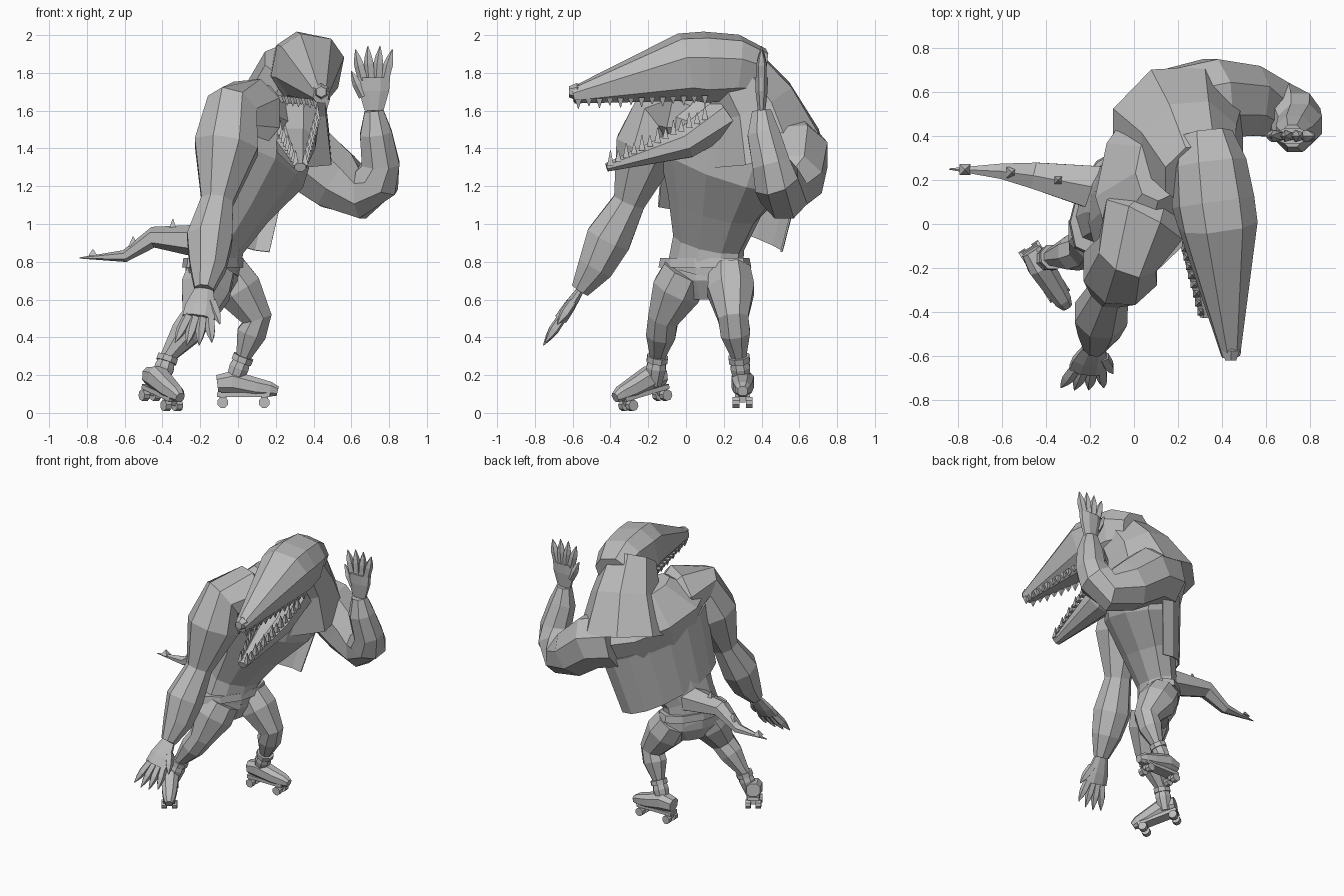
import bpy
import bmesh
from math import cos, sin, pi, copysign
from mathutils import Vector, Matrix

if "Cube" in bpy.data.objects:
    bpy.data.objects.remove(bpy.data.objects["Cube"], do_unlink=True)

# One plain grey for the whole figure
grey = bpy.data.materials.new("plain_grey")
grey.use_nodes = True
tone = (.5, .5, .5, 1)
grey.diffuse_color = tone
grey.node_tree.nodes["Principled BSDF"].inputs["Base Color"].default_value = tone

X, Y, Z = Vector((1, 0, 0)), Vector((0, 1, 0)), Vector((0, 0, 1))
LEFTWARD = Vector((.4, .9, 0)).normalized()
BACKWARD = Z.cross(LEFTWARD)


def add_tube(bm, joints, side, flat=1.0, sides=8, boxy=1.0):
    """Loft rings around joints (x, y, z, radius); flat scales the radius across side."""
    points = [Vector(joint[:3]) for joint in joints]
    last = len(points) - 1
    stretch = cos(pi / sides) ** boxy
    rings = []
    for i, point in enumerate(points):
        along = (points[min(i + 1, last)] - points[max(i - 1, 0)]).normalized()
        u = (side - along * side.dot(along)).normalized()
        v = along.cross(u) * flat
        radius = joints[i][3] / stretch
        ring = []
        for k in range(sides):
            angle = 2 * pi * (k + .5) / sides
            c, s = (copysign(abs(f) ** boxy, f) for f in (cos(angle), sin(angle)))
            ring.append(bm.verts.new(point + (u * c + v * s) * radius))
        rings.append(ring)
    for low, high in zip(rings, rings[1:]):
        for k in range(sides):
            following = (k + 1) % sides
            bm.faces.new((low[k], low[following], high[following], high[k]))
    bm.faces.new(rings[0])
    bm.faces.new(rings[-1])


def add_spike(bm, base, tip, radius):
    add_tube(bm, [(*base, radius), (*tip, radius / 9)], X, sides=4)


def finish(bm, name, matrix=Matrix()):
    """Turn the working mesh into a flat-shaded grey object."""
    bmesh.ops.transform(bm, matrix=matrix, verts=bm.verts)
    bmesh.ops.recalc_face_normals(bm, faces=bm.faces)
    mesh = bpy.data.meshes.new(name)
    bm.to_mesh(mesh)
    bm.free()
    mesh.materials.append(grey)
    obj = bpy.data.objects.new(name, mesh)
    bpy.context.collection.objects.link(obj)
    return obj


def part(name, joints, side, matrix=Matrix(), **shape):
    bm = bmesh.new()
    add_tube(bm, joints, side, **shape)
    return finish(bm, name, matrix)


def muscled(joints, bulge):
    """Put a swollen ring between each pair of joints."""
    result = [Vector(joints[0])]
    for start, end in zip(joints, joints[1:]):
        start, end = Vector(start), Vector(end)
        belly = start.lerp(end, .4)
        belly[3] = bulge * (start[3] + end[3]) / 2
        result += [belly, end]
    return result


# Torso leaning forward, wide at the shoulders
part("torso", [(-.13, .1, .75, .2), (-.1, .12, .9, .19), (0, .15, 1.1, .25),
               (.1, .2, 1.3, .36), (.12, .26, 1.5, .41), (.15, .3, 1.7, .2)],
     LEFTWARD, flat=.62, sides=10)
hips = Vector((-.13, .1, .8))
part("shorts", [(*hips - Z * .2, .12), (*hips - Z * .1, .23), (*hips, .23)],
     LEFTWARD, flat=.5, sides=10)
part("belt", [(*hips - Z * .03, .25), (*hips + Z * .02, .24)], LEFTWARD, flat=.53, sides=10)

# Open jacket hanging over the back, lower on the left
bm = bmesh.new()
collar, hem = Vector((.1, .25, 1.4, .4)), Vector((.02, .18, .97, .36))
rows = []
for step in range(3):
    ring = collar.lerp(hem, step / 2)
    row = []
    for k in range(9):
        angle = pi * k / 8
        reach = LEFTWARD * cos(angle) + BACKWARD * sin(angle) * .53 - Z * cos(angle) / 3
        row.append(bm.verts.new(ring.xyz + reach * ring.w))
    rows.append(row)
for upper, lower in zip(rows, rows[1:]):
    for k in range(8):
        bm.faces.new((upper[k], upper[k + 1], lower[k + 1], lower[k]))
jacket = finish(bm, "jacket_back")
jacket.modifiers.new("thickness", 'SOLIDIFY').thickness = .01

# Neck and slightly rolled skull with the long jaws
part("neck", [(.2, .42, 1.4, .3), (.25, .35, 1.65, .22), (.3, .22, 1.85, .16)], X)
part("upper_jaw", [(.32, .4, 1.8, .12), (.34, .27, 1.83, .16), (.36, .1, 1.83, .175),
                   (.38, 0, 1.83, .17), (.44, -.6, 1.68, .04)], X - Z * .2, boxy=.8)
part("lower_jaw", [(.29, .22, 1.58, .14), (.3, 0, 1.43, .11), (.33, -.42, 1.3, .03)],
     X, flat=.75)
part("nose_knob", muscled([(.44, -.55, 1.7, .025), (.44, -.62, 1.7, .025)], 1.6), X, sides=6)

# Rows of teeth along both edges of each jaw
bm = bmesh.new()
jaw_edges = [((.44, -.57, 1.66, .03), (.35, .1, 1.68, .12), -.05),
             ((.33, -.4, 1.31, .025), (.3, .1, 1.55, .12), .08)]
for front, back, height in jaw_edges:
    for edge in (-1, 1):
        for k in range(13):
            spot = Vector(front).lerp(Vector(back), k / 12)
            base = spot.xyz + X * edge * spot.w
            add_spike(bm, base, base + Z * height * (1 - k % 2 / 4), .017)
finish(bm, "teeth")


def hand(label, wrist, along, thumb_side):
    """Flat palm with four clawed fingers and a thumb."""
    bm = bmesh.new()
    wrist, along = Vector(wrist), Vector(along)
    palm_end = wrist + along * .5
    add_tube(bm, [(*wrist, .05), (*wrist.lerp(palm_end, .6), .08), (*palm_end, .085)], X, flat=.4)
    digits = [(palm_end + X * k * .04, along * (.5 - abs(k) / 20) + X * k * .025)
              for k in (-1.5, -.5, .5, 1.5)]
    digits.append((wrist + along * .25 + X * thumb_side * .06, along * .35 + X * thumb_side * .06))
    for base, reach in digits:
        add_tube(bm, [(*base - reach * .1, .022), (*base + reach * .45, .023),
                      (*base + reach * .7, .016), (*base + reach, .002)], X, sides=5)
    finish(bm, label + "_hand")


# Right arm hanging forward
right_wrist = (-.18, -.56, .65)
part("right_arm", muscled([(.1, .1, 1.55, .12), (-.03, -.14, 1.6, .14),
                           (-.11, -.3, 1.12, .085)], 1.5)
     + [(-.15, -.41, .92, .12), (-.16, -.48, .77, .095), (*right_wrist, .05)], X)
hand("right", right_wrist, (-.06, -.2, -.3), 1)

# Left arm bent upwards
left_wrist = (.72, .4, 1.6)
part("left_arm", [(.2, .53, 1.4, .18), (.36, .57, 1.36, .18), (.52, .56, 1.23, .16),
                  (.66, .52, 1.16, .13), (.735, .48, 1.23, .12), (.755, .45, 1.32, .1),
                  (.73, .41, 1.48, .085), (*left_wrist, .05)], Y)
hand("left", left_wrist, Z * .35, -1)


def leg(label, joints, side):
    """Muscular leg with a cuff just above the shoe."""
    part(label + "_leg", muscled(joints, 1.3), side)
    ankle, heel = Vector(joints[-2]), Vector(joints[-1])
    cuff = [ankle, ankle.lerp(heel, .2)]
    part(label + "_ankle_cuff", [(*ring.xyz, .055) for ring in cuff], Y)


leg("right", [(-.14, 0, .75, .12), (-.22, -.12, .5, .08),
              (-.37, -.15, .3, .04), (-.42, -.17, .15, .04)], X)
leg("left", [(-.06, .23, .75, .11), (.1, .25, .5, .08),
             (.03, .28, .3, .04), (-.03, .3, .15, .04)], Y)


def skate(label, heel, yaw, pitch):
    """Shoe on a plate with four wheels, toe along local x."""
    place = Matrix.Translation(heel) @ Matrix.Rotation(yaw, 4, 'Z') @ Matrix.Rotation(pitch, 4, 'Y')
    part(label + "_shoe", [(-.03, 0, .13, .045), (.05, 0, .14, .06), (.18, 0, .11, .05),
                           (.25, 0, .1, .04), (.29, 0, .09, .025)], Y, place, boxy=.8)
    bm = bmesh.new()
    height = Z * .03
    plate = height + Z * .04
    add_tube(bm, [(*plate - X * .03, .04), (*plate + X * .25, .04)], Y, flat=.3, sides=4, boxy=.5)
    for axle in (height, height + X * .22):
        add_tube(bm, [(*axle, .015), (*axle + Z * .04, .02)], Y, sides=4)
        for edge in (-1, 1):
            hub = axle + Y * edge * .035
            add_tube(bm, [(*hub - Y * .018, .028), (*hub + Y * .018, .028)], Z)
    finish(bm, label + "_wheels", place)


skate("left", (-.08, .3, .025), 0, 0)
skate("right", (-.47, -.12, .065), -1, .25)

# Tail with a spike on each section
tail = [(-.1, .15, .9, .11), (-.45, .22, .93, .06), (-.6, .24, .83, .035), (-.84, .25, .82, .003)]
part("tail", tail, Y, flat=.8, sides=6)
bm = bmesh.new()
for start, end in zip(tail, tail[1:]):
    spot = Vector(start).lerp(Vector(end), .7)
    base = spot.xyz + Z * spot.w / 2
    add_spike(bm, base, base + Z * (spot.w / 2 + .03), .025)
finish(bm, "tail_spikes")
